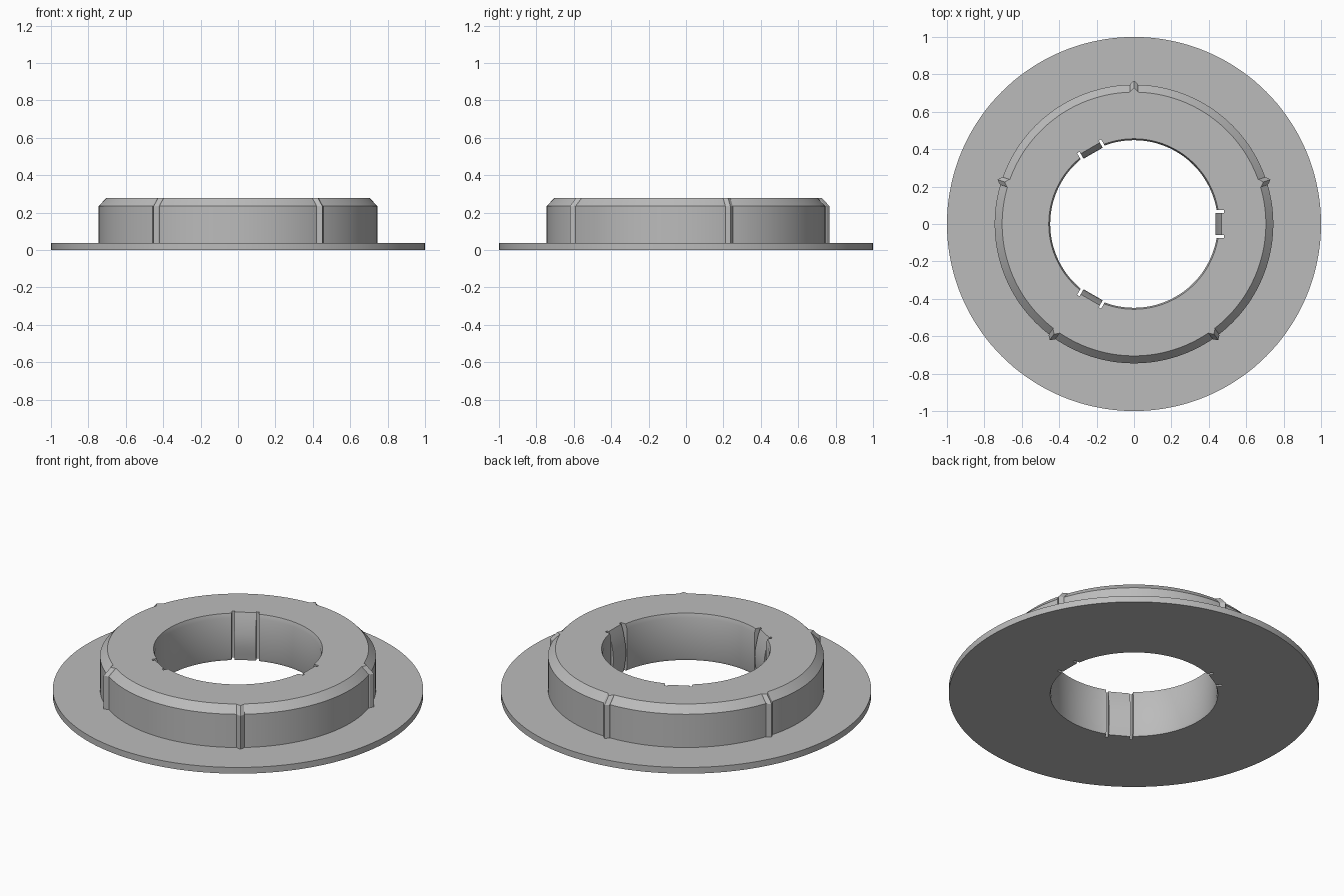
import bpy
import bmesh
from math import pi, cos, sin, radians
from mathutils import Matrix, Vector

if "Cube" in bpy.data.objects:
    bpy.data.objects.remove(bpy.data.objects["Cube"])

# Single plain grey material
grey = bpy.data.materials.new("plain grey")
grey.use_nodes = True
colour = (0.5, 0.5, 0.5, 1)
grey.diffuse_color = colour
grey.node_tree.nodes["Principled BSDF"].inputs["Base Color"].default_value = colour

SEGMENTS = 144
FLANGE_TOP, SHOULDER, TOP = 0.037, 0.235, 0.278
HUB_R, RIM_R = 0.745, 0.705
BORE_R, RECESS_R = 0.448, 0.48


def finish(name, bm):
    bmesh.ops.recalc_face_normals(bm, faces=bm.faces)
    mesh = bpy.data.meshes.new(name)
    bm.to_mesh(mesh)
    bm.free()
    mesh.materials.append(grey)
    obj = bpy.data.objects.new(name, mesh)
    bpy.context.collection.objects.link(obj)
    return obj


def loft(name, rings, angle=0, closed=False):
    """Join equal rings of points, capping the ends unless closed."""
    bm = bmesh.new()
    turn = Matrix.Rotation(angle, 3, "Z")
    loops = [[bm.verts.new(turn @ Vector(p)) for p in ring] for ring in rings]
    pairs = list(zip(loops, loops[1:]))
    if closed:
        pairs.append((loops[-1], loops[0]))
    else:
        bm.faces.new(loops[0])
        bm.faces.new(loops[-1])
    for a, b in pairs:
        for i in range(len(a)):
            j = (i + 1) % len(a)
            bm.faces.new((a[i], a[j], b[j], b[i]))
    return finish(name, bm)


def smooth(obj):
    bpy.ops.object.select_all(action="DESELECT")
    obj.select_set(True)
    bpy.context.view_layer.objects.active = obj
    bpy.ops.object.shade_smooth_by_angle(angle=radians(25))


# Flange, hub and bore as one turned profile
profile = [(BORE_R + 0.005, 0), (1, 0), (1, FLANGE_TOP), (HUB_R, FLANGE_TOP),
           (HUB_R, SHOULDER), (RIM_R, TOP), (BORE_R + 0.008, TOP),
           (BORE_R, TOP - 0.025), (BORE_R, 0.015)]
turns = [2 * pi * i / SEGMENTS for i in range(SEGMENTS)]
body = loft("flanged_ring",
            [[(r * cos(a), r * sin(a), z) for r, z in profile] for a in turns],
            closed=True)

# Recesses for the three spring fingers, leaving a slit at each side
for i in range(3):
    rings = [[(x, y, z) for x, y in ((0.4, -0.074), (RECESS_R, -0.074),
                                     (RECESS_R, 0.074), (0.4, 0.074))]
             for z in (-0.1, 0.4)]
    cutter = loft("recess_cutter", rings, i * 2 * pi / 3)
    cutter.hide_render = True
    cut = body.modifiers.new("recess", "BOOLEAN")
    cut.operation = "DIFFERENCE"
    cut.solver = "EXACT"
    cut.object = cutter
    bpy.context.view_layer.objects.active = body
    bpy.ops.object.modifier_apply(modifier=cut.name)
    bpy.data.objects.remove(cutter)
smooth(body)

# Spring fingers bowed towards the middle of the bore
bow = [(RECESS_R, 0), (0.452, 0), (0.445, 0.04), (0.439, 0.08), (0.437, 0.12),
       (0.440, 0.16), (0.447, 0.2), (0.456, 0.24), (0.468, TOP), (RECESS_R, TOP)]
for i in range(3):
    finger = loft("spring_finger_%d" % (i + 1),
                  [[(r, y, z) for r, z in bow] for y in (-0.059, 0.059)],
                  i * 2 * pi / 3)
    smooth(finger)

# Five pointed ribs following the hub wall and its sloped shoulder
for i in range(5):
    rings = [[(r - 0.02, -0.028, z), (r + 0.005, -0.019, z), (r + 0.022, 0, z),
              (r + 0.005, 0.019, z), (r - 0.02, 0.028, z)]
             for r, z in ((HUB_R, FLANGE_TOP), (HUB_R, SHOULDER), (RIM_R, TOP))]
    loft("rib_%d" % (i + 1), rings, pi / 2 + i * 2 * pi / 5)
